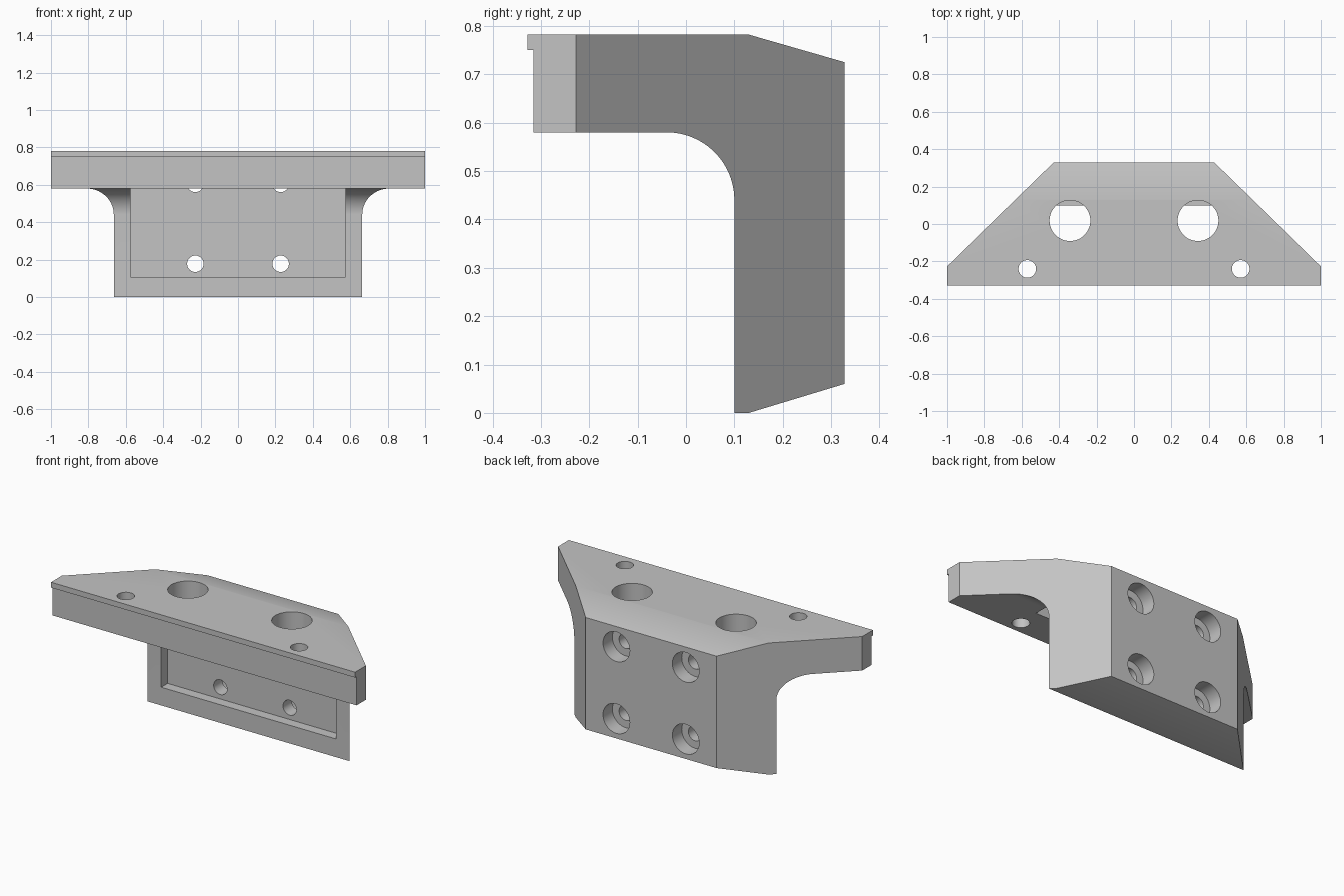
import bpy, bmesh
from math import sin, cos, pi
from mathutils import Vector

cube = bpy.data.objects.get("Cube")
if cube:
    bpy.data.objects.remove(cube, do_unlink=True)

grey = bpy.data.materials.new("plain grey")
grey.use_nodes = True
colour = (0.55, 0.55, 0.55, 1)
grey.diffuse_color = colour
grey.node_tree.nodes["Principled BSDF"].inputs["Base Color"].default_value = colour


def prism(name, points, direction):
    """Closed polygon extruded along a direction."""
    bm = bmesh.new()
    face = bm.faces.new([bm.verts.new(p) for p in points])
    grown = bmesh.ops.extrude_face_region(bm, geom=[face])
    moved = [v for v in grown["geom"] if isinstance(v, bmesh.types.BMVert)]
    bmesh.ops.translate(bm, verts=moved, vec=Vector(direction))
    bmesh.ops.recalc_face_normals(bm, faces=bm.faces)
    mesh = bpy.data.meshes.new(name)
    bm.to_mesh(mesh)
    bm.free()
    mesh.materials.append(grey)
    obj = bpy.data.objects.new(name, mesh)
    bpy.context.collection.objects.link(obj)
    return obj


def combine(target, cutter, operation="DIFFERENCE"):
    """Apply a boolean and discard the cutter."""
    cutter.hide_render = True
    mod = target.modifiers.new("cut", "BOOLEAN")
    mod.operation, mod.object, mod.solver = operation, cutter, "EXACT"
    bpy.context.view_layer.objects.active = target
    bpy.ops.object.modifier_apply(modifier=mod.name)
    bpy.data.objects.remove(cutter, do_unlink=True)


def circle(radius, steps=48):
    return [(radius * cos(2 * pi * i / steps), radius * sin(2 * pi * i / steps))
            for i in range(steps)]


def drill_down(target, x, y, radius):
    pts = [(x + a, y + b, 0.4) for a, b in circle(radius)]
    combine(target, prism("drill", pts, (0, 0, 1)))


def drill_back(target, x, z, radius, y_start, y_end):
    pts = [(x + a, y_start, z + b) for a, b in circle(radius)]
    combine(target, prism("drill", pts, (0, y_end - y_start, 0)))


# L-shaped side profile with lip, inner fillet and sloped back corners
fillet = [(-0.04 + 0.14 * sin(i * pi / 48), 0.44 + 0.14 * cos(i * pi / 48))
          for i in range(25)]
profile = [(-0.328, 0.782), (-0.328, 0.75), (-0.315, 0.75), (-0.315, 0.58),
           *fillet, (0.1, 0), (0.13, 0), (0.328, 0.06), (0.328, 0.725), (0.13, 0.782)]
bracket = prism("angle_bracket", [(-1.1, y, z) for y, z in profile], (2.2, 0, 0))

# Tapered outline seen from above
outline = [(-1, -0.5), (1, -0.5), (1, -0.227), (0.43, 0.328),
           (0.22, 0.532), (-0.22, 0.532), (-0.43, 0.328), (-1, -0.227)]
combine(bracket, prism("outline", [(x, y, -0.5) for x, y in outline], (0, 0, 2)),
        "INTERSECT")

# Rectangular seat recessed into the leg and the underside of the flange
seat = [(-0.575, -0.11), (0.575, -0.11), (0.575, 0.16), (-0.575, 0.16)]
combine(bracket, prism("seat", [(x, y, 0.108) for x, y in seat], (0, 0, 0.57)))

# Mirrored holes: flange holes, then counterbored bolt holes in the leg
for side in (-1, 1):
    drill_down(bracket, side * 0.342, 0.018, 0.109)
    drill_down(bracket, side * 0.57, -0.24, 0.047)
    for z in (0.178, 0.605):
        drill_back(bracket, side * 0.228, z, 0.044, 0.12, 0.5)
        drill_back(bracket, side * 0.228, z, 0.088, 0.24, 0.5)

bpy.ops.object.select_all(action="DESELECT")
bracket.select_set(True)
bpy.context.view_layer.objects.active = bracket
bpy.ops.object.shade_smooth_by_angle(angle=pi / 9)
bracket.data.materials.clear()
bracket.data.materials.append(grey)
for poly in bracket.data.polygons:
    poly.material_index = 0
